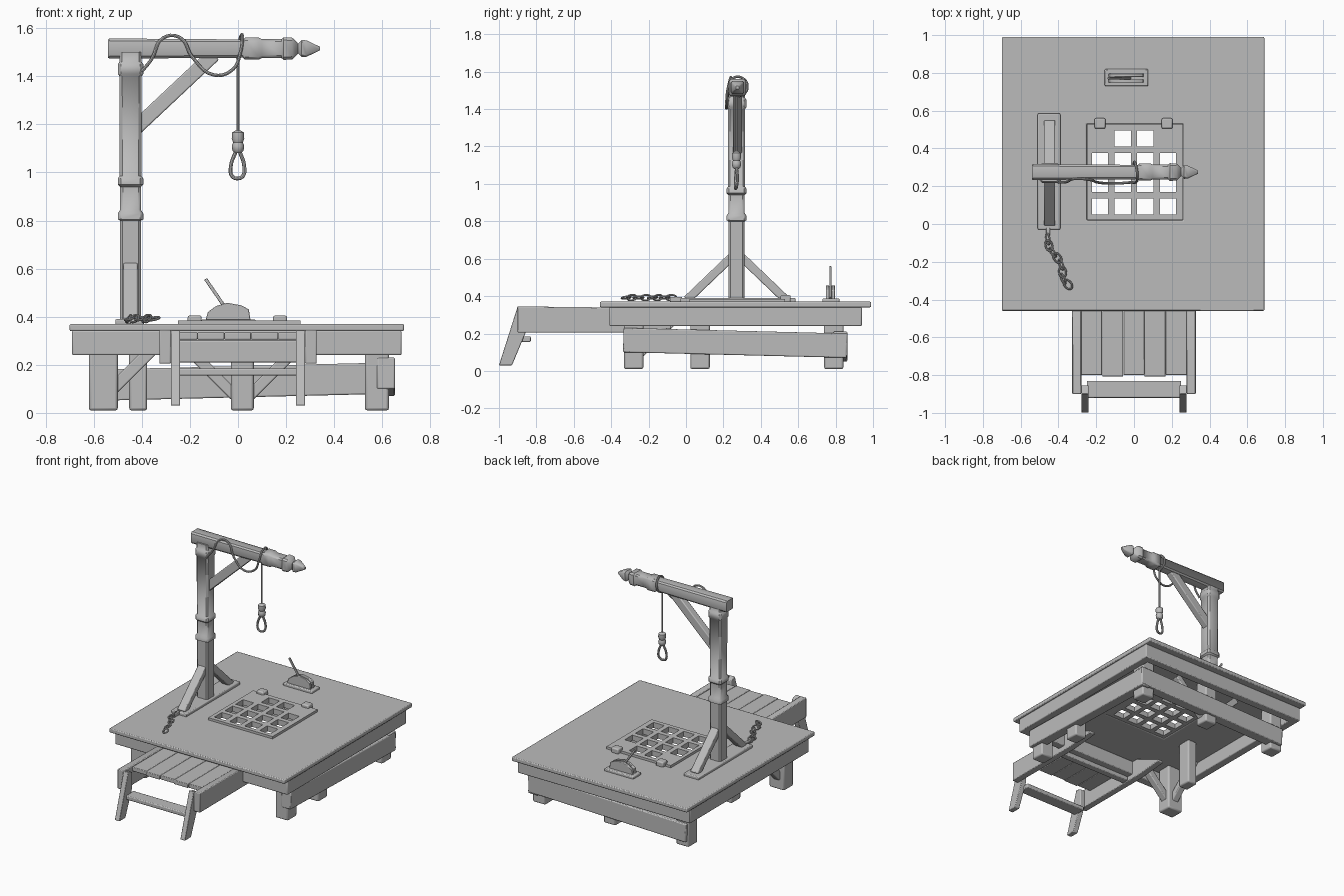
import bpy, bmesh, math
from mathutils import Vector

if "Cube" in bpy.data.objects:
    bpy.data.objects.remove(bpy.data.objects["Cube"])

grey = bpy.data.materials.new("plain_grey")
grey.use_nodes = True
grey.diffuse_color = (0.5, 0.5, 0.5, 1)
grey.node_tree.nodes["Principled BSDF"].inputs["Base Color"].default_value = (0.5, 0.5, 0.5, 1)


def finish(name, bm, bevel=0.0):
    bmesh.ops.recalc_face_normals(bm, faces=bm.faces)
    me = bpy.data.meshes.new(name)
    bm.to_mesh(me)
    bm.free()
    me.materials.append(grey)
    me.shade_smooth()
    me.set_sharp_from_angle(angle=math.radians(40))
    ob = bpy.data.objects.new(name, me)
    bpy.context.collection.objects.link(ob)
    if bevel:
        mod = ob.modifiers.new("worn_edges", "BEVEL")
        mod.width = bevel
        mod.segments = 2
    return ob


def loft(name, rings, bevel=0.0):
    """Skin a list of equally long vertex rings and cap both ends."""
    bm = bmesh.new()
    rows = [[bm.verts.new(p) for p in ring] for ring in rings]
    n = len(rows[0])
    for a, b in zip(rows, rows[1:]):
        for i in range(n):
            bm.faces.new((a[i], a[(i + 1) % n], b[(i + 1) % n], b[i]))
    bm.faces.new(rows[0])
    bm.faces.new(rows[-1])
    return finish(name, bm, bevel)


def box(name, x, y, z, bevel=0.006):
    ring = [(x[0], y[0]), (x[1], y[0]), (x[1], y[1]), (x[0], y[1])]
    return loft(name, [[(a, b, h) for a, b in ring] for h in z], bevel)


def beam(name, p, q, side, w, h, bevel=0.006):
    """Bar from p to q, w wide along the side axis and h deep."""
    p, q, s = Vector(p), Vector(q), Vector(side)
    u = (q - p).cross(s).normalized()
    offs = [s * w / 2 * i + u * h / 2 * j for i, j in ((-1, -1), (1, -1), (1, 1), (-1, 1))]
    return loft(name, [[p + o for o in offs], [q + o for o in offs]], bevel)


def grid_plate(name, xs, ys, z, holes, bevel=0.0):
    """Plate of grid cells with some cells left open."""
    bm = bmesh.new()
    v = [[bm.verts.new((x, y, z[0])) for y in ys] for x in xs]
    for i in range(len(xs) - 1):
        for j in range(len(ys) - 1):
            if (i, j) not in holes:
                bm.faces.new((v[i][j], v[i + 1][j], v[i + 1][j + 1], v[i][j + 1]))
    geo = bmesh.ops.extrude_face_region(bm, geom=bm.faces[:])["geom"]
    top = [g for g in geo if isinstance(g, bmesh.types.BMVert)]
    bmesh.ops.translate(bm, verts=top, vec=(0, 0, z[1] - z[0]))
    return finish(name, bm, bevel)


def rope(name, pts, r, cyclic=False):
    """Round tube along a smooth path, turned into a mesh."""
    cu = bpy.data.curves.new(name, "CURVE")
    cu.dimensions = "3D"
    cu.bevel_depth, cu.bevel_resolution, cu.resolution_u = r, 2, 5
    cu.use_fill_caps = True
    sp = cu.splines.new("BEZIER")
    sp.bezier_points.add(len(pts) - 1)
    sp.use_cyclic_u = cyclic
    for bp, p in zip(sp.bezier_points, pts):
        bp.co = p
        bp.handle_left_type = bp.handle_right_type = "AUTO"
    ob = bpy.data.objects.new(name, cu)
    bpy.context.collection.objects.link(ob)
    bpy.context.view_layer.update()
    me = bpy.data.meshes.new_from_object(ob.evaluated_get(bpy.context.evaluated_depsgraph_get()))
    bpy.data.objects.remove(ob)
    bm = bmesh.new()
    bm.from_mesh(me)
    return finish(name, bm)


X, Y = (1, 0, 0), (0, 1, 0)

# Deck with trapdoor opening, and the skirt boards under its rim
grid_plate("deck", (-0.70, -0.25, 0.26, 0.69), (-0.46, 0.02, 0.53, 0.99), (0.34, 0.37), {(1, 1)}, 0.006)
for n, y in (("front", -0.41), ("back", 0.88)):
    box(n + "_skirt", (-0.69, 0.68), (y, y + 0.06), (0.24, 0.342))
for n, x in (("right", -0.69), ("left", 0.62)):
    box(n + "_skirt", (x, x + 0.06), (-0.40, 0.93), (0.24, 0.342))

# Legs, lower beams and braces
for i, (x, y, w) in enumerate([(-0.56, -0.28, 0.12), (0.578, -0.28, 0.1), (0.578, 0.075, 0.09), (0.578, 0.79, 0.1),
                               (0.018, 0.79, 0.095), (-0.56, 0.79, 0.1), (-0.415, 0.075, 0.075)]):
    box(f"leg_{i + 1}", (x - w / 2, x + w / 2), (y - 0.052, y + 0.052), (0.01, 0.342), 0.01)
beam("left_lower_beam", (0.615, -0.335, 0.165), (0.615, 0.86, 0.135), X, 0.075, 0.13)
beam("back_lower_beam", (-0.6, 0.825, 0.115), (0.65, 0.825, 0.145), Y, 0.075, 0.13)
for s in (-1, 1):
    beam("back_leg_brace", (0.018 + s * 0.03, 0.78, 0.07), (0.018 + s * 0.26, 0.78, 0.3), Y, 0.05, 0.045)
beam("corner_brace_side", (-0.56, -0.25, 0.09), (-0.56, -0.03, 0.31), X, 0.05, 0.05)
beam("corner_brace_front", (-0.53, -0.28, 0.09), (-0.31, -0.28, 0.31), Y, 0.05, 0.05)

# Front steps: landing planks, stringers, slanted legs and rung
for i in range(5):
    x = -0.28 + i * 0.112
    box("landing_plank", (x, x + 0.111), (-0.80 - 0.008 * (i % 2), -0.38), (0.305, 0.335), 0.004)
for s in (-1, 1):
    x = s * 0.303
    side = [(-0.9, 0.205), (-0.3, 0.205), (-0.08, 0.225), (-0.08, 0.24), (-0.3, 0.338), (-0.9, 0.345)]
    loft("stringer", [[(a, y, z) for y, z in side] for a in (x - 0.024, x + 0.024)], 0.005)
    foot = [(-1.0, 0.03), (-0.93, 0.03), (-0.855, 0.21), (-0.855, 0.33), (-0.9, 0.345)]
    x = s * 0.26
    loft("step_leg", [[(a, y, z) for y, z in foot] for a in (x - 0.019, x + 0.019)], 0.004)
box("step_rung", (-0.25, 0.25), (-0.92, -0.83), (0.155, 0.185))
box("landing_crossbar", (-0.28, 0.28), (-0.45, -0.40), (0.21, 0.3))

# Trapdoor grate: solid rim, four by four openings less the two back corners
cuts = [-0.25] + [c + e for c in (-0.18, -0.06, 0.06, 0.18) for e in (-0.043, 0.043)] + [0.26]
cells = {(i, j) for i in (1, 3, 5, 7) for j in (1, 3, 5, 7)} - {(1, 7), (7, 7)}
grid_plate("trapdoor_grate", cuts, [c + 0.273 if abs(c) < 0.25 else c + 0.27 for c in cuts], (0.345, 0.384), cells)
for x in (-0.18, 0.175):
    box("hinge", (x - 0.029, x + 0.029), (0.505, 0.56), (0.365, 0.405), 0.008)

# Upright post with collars
PX, PY = -0.447, 0.27


def square(r):
    c = r * 0.75
    return [(-c, -r), (c, -r), (r, -c), (r, c), (c, r), (-c, r), (-r, c), (-r, -c)]


post = [(0.37, 0.043), (0.8, 0.044), (0.805, 0.053), (0.83, 0.053), (0.845, 0.043), (0.94, 0.043), (0.95, 0.053),
        (0.975, 0.053), (0.985, 0.045), (1.4, 0.046), (1.41, 0.053), (1.45, 0.053), (1.46, 0.046), (1.5, 0.046)]
loft("post", [[(PX + a, PY + b, z) for a, b in square(r)] for z, r in post])

# Overhead arm with bands and pointed tip
arm = [(-0.54, 0.038), (-0.535, 0.042), (0.02, 0.038), (0.03, 0.046), (0.085, 0.046), (0.1, 0.039), (0.18, 0.039),
       (0.19, 0.047), (0.225, 0.045), (0.24, 0.032), (0.25, 0.02), (0.265, 0.036), (0.285, 0.034), (0.34, 0.008)]
loft("arm", [[(x, 0.275 + a, 1.515 + b) for a, b in square(r)] for x, r in arm])
beam("arm_brace", (-0.43, 0.275, 1.18), (-0.10, 0.275, 1.49), Y, 0.05, 0.06)

# Post foot and its two raking braces
box("post_foot", (-0.51, -0.39), (-0.03, 0.585), (0.365, 0.39))
for s in (-1, 1):
    beam("foot_brace", (PX, PY + s * 0.265, 0.38), (PX, PY + s * 0.025, 0.61), X, 0.06, 0.045)

# Rope wound over the arm, hanging line, knot and loop
rope("draped_rope", [(-0.40, 0.22, 1.42), (-0.36, 0.222, 1.47), (-0.31, 0.24, 1.56), (-0.24, 0.235, 1.56),
                     (-0.19, 0.22, 1.48), (-0.10, 0.215, 1.405), (-0.02, 0.22, 1.43), (0.01, 0.222, 1.5),
                     (0.018, 0.25, 1.565), (0.01, 0.31, 1.56), (0, 0.325, 1.5), (0, 0.28, 1.465)], 0.007)
rope("hanging_line", [(0, 0.27, 1.48), (0, 0.27, 1.16)], 0.006)
knot = [(1.08, 0.012), (1.09, 0.023), (1.11, 0.026), (1.125, 0.02), (1.14, 0.026), (1.165, 0.025), (1.175, 0.01)]
loft("knot", [[(r * math.cos(t * math.pi / 5), 0.27 + r * math.sin(t * math.pi / 5), z) for t in range(10)]
              for z, r in knot])
rope("loop", [(-0.008, 0.27, 1.09), (-0.03, 0.265, 1.025), (-0.025, 0.265, 0.985), (-0.005, 0.265, 0.975),
              (0.02, 0.27, 0.985), (0.026, 0.275, 1.025), (0.006, 0.27, 1.09)], 0.008)

# Lever in a slotted housing
box("lever_base", (-0.155, 0.075), (0.73, 0.82), (0.365, 0.388))
dome = [(-0.135, 0.385), (0.052, 0.385), (0.045, 0.43), (0.015, 0.447), (-0.045, 0.458), (-0.09, 0.445), (-0.125, 0.42)]
for y in (0.748, 0.778):
    loft("lever_housing", [[(x, b, z) for x, z in dome] for b in (y, y + 0.018)], 0.003)
beam("lever", (-0.02, 0.772, 0.39), (-0.135, 0.772, 0.557), Y, 0.012, 0.014, 0.003)

# Chain lying on the deck, alternating flat and upright links
path = [Vector(p) for p in ((-0.455, -0.08), (-0.45, -0.115), (-0.43, -0.15), (-0.405, -0.18), (-0.385, -0.215),
                            (-0.378, -0.255), (-0.375, -0.29), (-0.35, -0.32))]
for i, c in enumerate(path):
    d = (path[min(i + 1, 7)] - path[max(i - 1, 0)]).normalized()
    along = Vector((d.x, d.y, 0))
    across = Vector((-d.y, d.x, 0.35)) if i % 2 else Vector((-d.y * 0.5, d.x * 0.5, 0.8))
    mid = Vector((c.x, c.y, 0.392))
    rope("chain_link", [mid + along * 0.028 * math.cos(t) + across * 0.018 * math.sin(t)
                        for t in [k * math.pi / 4 for k in range(8)]], 0.005, True)
box("chain_anchor", (-0.465, -0.445), (-0.085, -0.02), (0.37, 0.395), 0.004)
